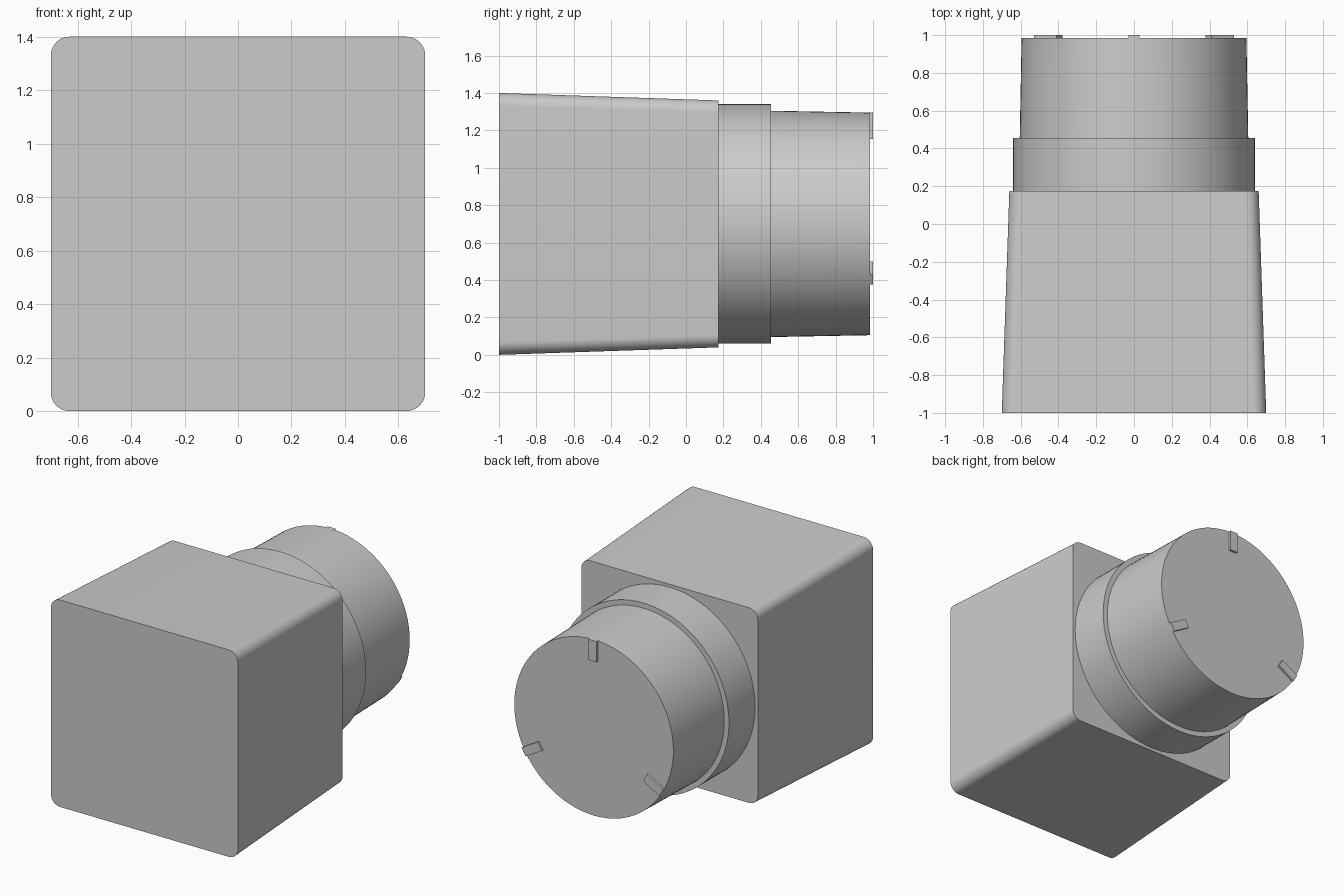
import bpy, bmesh, math
from mathutils import Matrix

cube = bpy.data.objects.get("Cube")
if cube:
    bpy.data.objects.remove(cube, do_unlink=True)

CENTRE_Z = 0.70

grey = bpy.data.materials.new("light_grey")
grey.use_nodes = True
colour = (0.6, 0.6, 0.6, 1)
grey.diffuse_color = colour
grey.node_tree.nodes["Principled BSDF"].inputs["Base Color"].default_value = colour


def finish(name, bm):
    """Turn a bmesh into a grey object with sharp edges kept."""
    bmesh.ops.recalc_face_normals(bm, faces=bm.faces)
    mesh = bpy.data.meshes.new(name)
    bm.to_mesh(mesh)
    bm.free()
    mesh.materials.append(grey)
    obj = bpy.data.objects.new(name, mesh)
    bpy.context.collection.objects.link(obj)
    bpy.ops.object.select_all(action="DESELECT")
    obj.select_set(True)
    bpy.context.view_layer.objects.active = obj
    bpy.ops.object.shade_smooth_by_angle(angle=math.radians(30))
    return obj


def circle(radius, count=128):
    return [(radius * math.cos(math.tau * i / count),
             radius * math.sin(math.tau * i / count)) for i in range(count)]


def rounded_square(half, radius, steps=10):
    points = []
    for corner in range(4):
        mid = math.radians(45 + 90 * corner)
        cx = math.copysign(half - radius, math.cos(mid))
        cz = math.copysign(half - radius, math.sin(mid))
        for i in range(steps + 1):
            a = math.pi / 2 * (corner + i / steps)
            points.append((cx + radius * math.cos(a), cz + radius * math.sin(a)))
    return points


def loft(name, sections):
    """Join matching outlines, each at its own depth y, into a capped solid."""
    bm = bmesh.new()
    rings = [[bm.verts.new((x, y, CENTRE_Z + z)) for x, z in outline]
             for y, outline in sections]
    for a, b in zip(rings, rings[1:]):
        for i in range(len(a)):
            j = (i + 1) % len(a)
            bm.faces.new((a[i], a[j], b[j], b[i]))
    bm.faces.new(rings[0])
    bm.faces.new(rings[-1])
    return finish(name, bm)


# Tapered square body with rounded long edges
loft("body", [(-1, rounded_square(0.70, 0.07)), (0.175, rounded_square(0.66, 0.066))])

# Round collar and slightly drafted barrel
loft("collar", [(0.175, circle(0.64)), (0.455, circle(0.64))])
loft("barrel", [(0.455, circle(0.605)), (0.985, circle(0.595))])

# Three radial ribs on the back face
for index, name in enumerate(("top_rib", "right_rib", "left_rib")):
    bm = bmesh.new()
    bmesh.ops.create_cube(bm, size=1)
    place = (Matrix.Translation((0, 0, CENTRE_Z))
             @ Matrix.Rotation(-math.tau / 3 * index, 4, "Y")
             @ Matrix.Translation((0, 0.985, 0.525))
             @ Matrix.Diagonal((0.06, 0.03, 0.14, 1)))
    bmesh.ops.transform(bm, matrix=place, verts=bm.verts)
    finish(name, bm)
